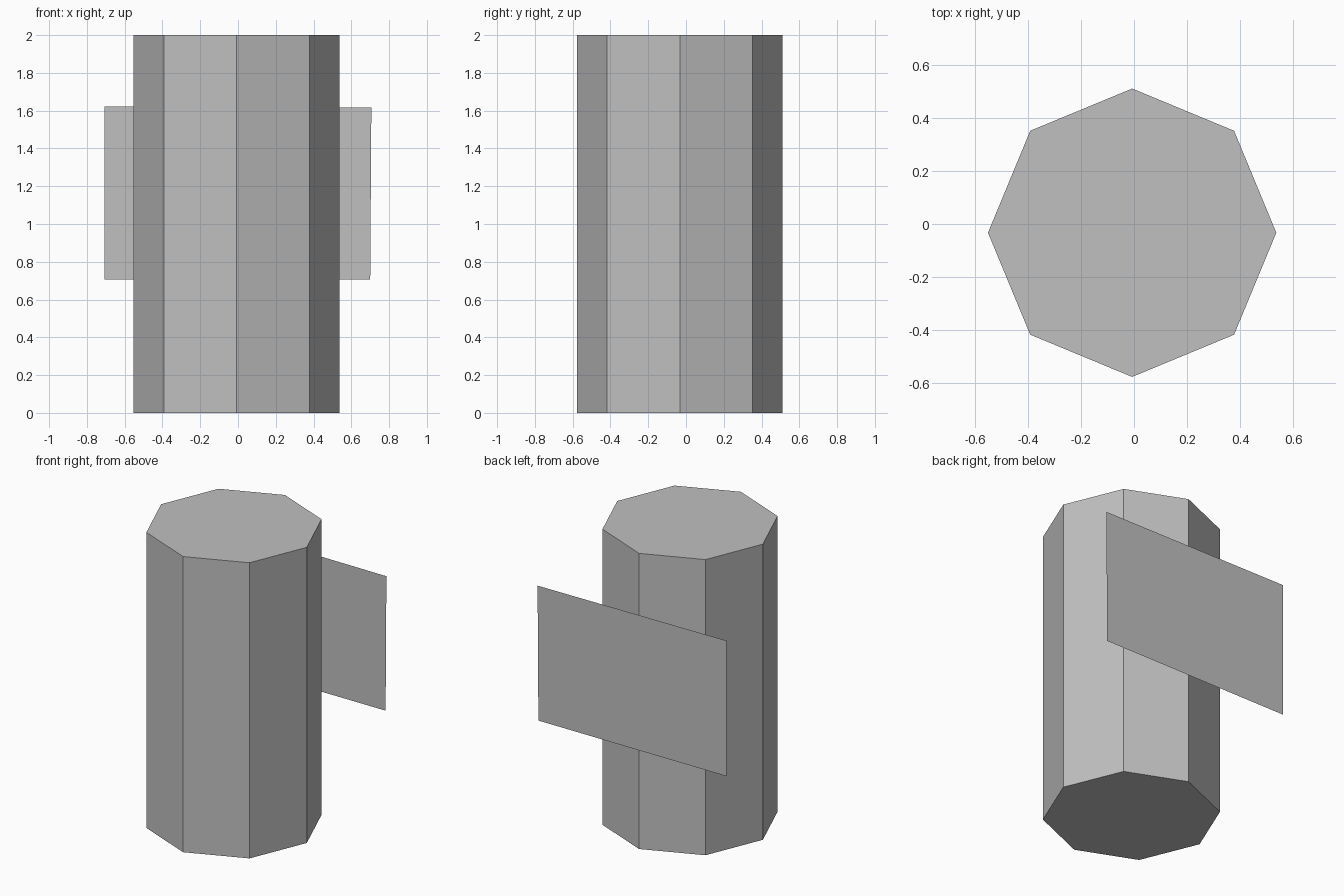
import bpy, bmesh, math

cube = bpy.data.objects.get("Cube")
if cube:
    bpy.data.objects.remove(cube, do_unlink=True)

# One flat grey for everything
grey = bpy.data.materials.new("plain_grey")
grey.use_nodes = True
colour = (0.53, 0.53, 0.53, 1.0)
grey.diffuse_color = colour
grey.node_tree.nodes["Principled BSDF"].inputs["Base Color"].default_value = colour


def make_object(name, bm):
    mesh = bpy.data.meshes.new(name)
    bm.to_mesh(mesh)
    bm.free()
    mesh.materials.append(grey)
    obj = bpy.data.objects.new(name, mesh)
    bpy.context.collection.objects.link(obj)
    return obj


# Eight-sided column, corners on the axes, flat end caps
RADIUS, HEIGHT = 0.545, 2.0
bm = bmesh.new()
ring = [bm.verts.new((RADIUS * math.cos(i * math.pi / 4),
                      RADIUS * math.sin(i * math.pi / 4), 0)) for i in range(8)]
base = bm.faces.new(ring)
top = bmesh.ops.extrude_face_region(bm, geom=[base])["geom"]
bmesh.ops.translate(bm, vec=(0, 0, HEIGHT),
                    verts=[v for v in top if isinstance(v, bmesh.types.BMVert)])
bmesh.ops.recalc_face_normals(bm, faces=bm.faces)
column = make_object("column", bm)
column.location = (-0.007, -0.033, 0)

# Upright single sheet standing just behind the column, facing back
bm = bmesh.new()
corners = [(0.70, 0.705), (-0.706, 0.705), (-0.706, 1.622), (0.706, 1.616)]
bm.faces.new([bm.verts.new((x, 0, z)) for x, z in corners])
back_panel = make_object("back_panel", bm)
back_panel.location = (0, 0.578, 0)
